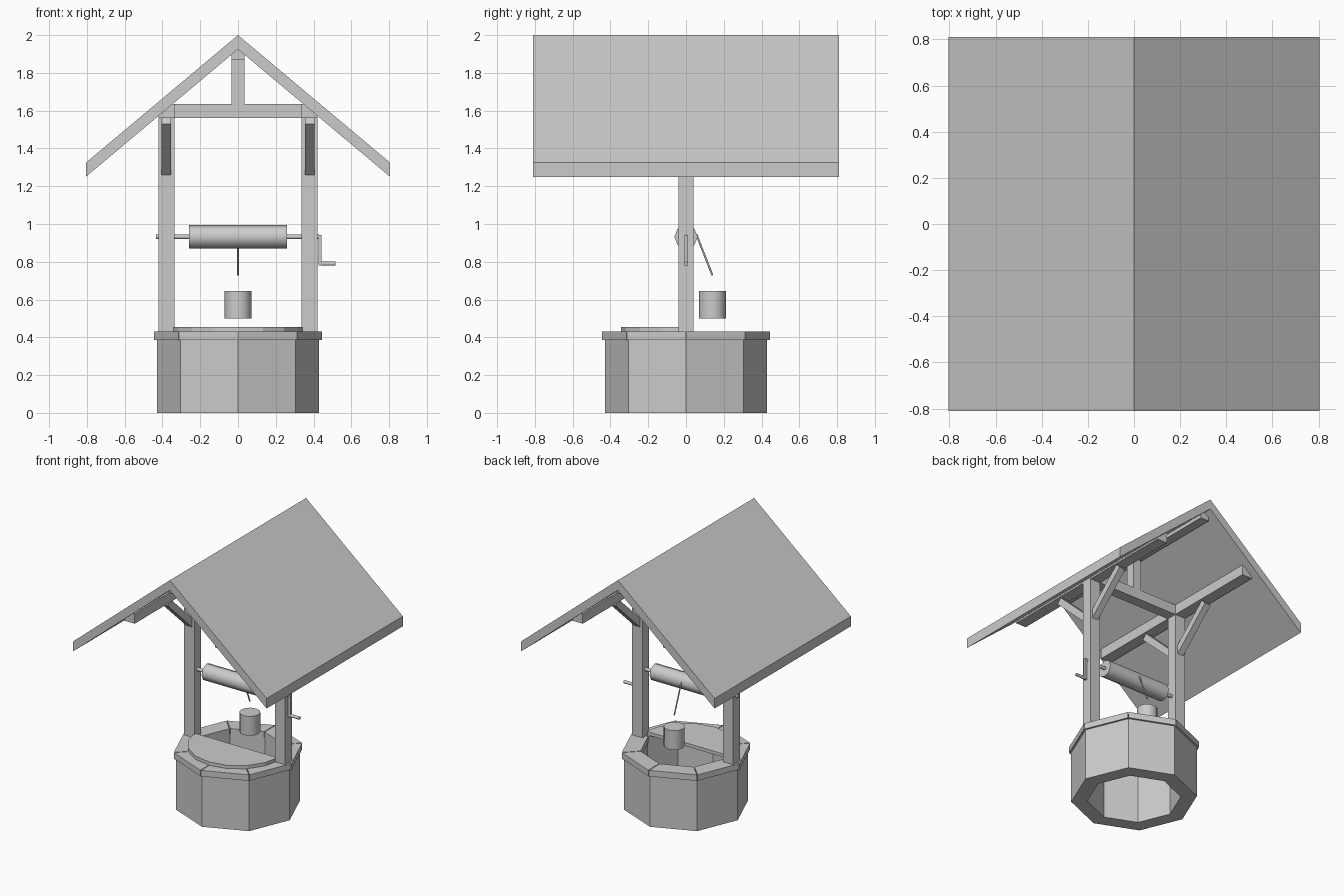
import bpy, bmesh
from math import sin, cos, pi, radians
from mathutils import Vector

if "Cube" in bpy.data.objects:
    bpy.data.objects.remove(bpy.data.objects["Cube"])

GREY = (0.6, 0.6, 0.6, 1)
grey = bpy.data.materials.new("plain grey")
grey.use_nodes = True
grey.diffuse_color = GREY
grey.node_tree.nodes["Principled BSDF"].inputs["Base Color"].default_value = GREY


def finish(name, bm, smooth=False):
    bmesh.ops.recalc_face_normals(bm, faces=bm.faces)
    mesh = bpy.data.meshes.new(name)
    bm.to_mesh(mesh)
    bm.free()
    mesh.materials.append(grey)
    obj = bpy.data.objects.new(name, mesh)
    bpy.context.collection.objects.link(obj)
    if smooth:
        bpy.ops.object.select_all(action='DESELECT')
        obj.select_set(True)
        bpy.context.view_layer.objects.active = obj
        bpy.ops.object.shade_smooth_by_angle(angle=radians(50))
    return obj


def prism(name, outline, offset):
    """Extrude a flat outline of 3D points by an offset."""
    bm = bmesh.new()
    face = bm.faces.new([bm.verts.new(p) for p in outline])
    new = bmesh.ops.extrude_face_region(bm, geom=[face], use_keep_orig=True)["geom"]
    moved = [v for v in new if isinstance(v, bmesh.types.BMVert)]
    bmesh.ops.translate(bm, verts=moved, vec=offset)
    return finish(name, bm)


def box(name, x0, x1, y0, y1, z0, z1):
    outline = [(x0, y0, z0), (x1, y0, z0), (x1, y1, z0), (x0, y1, z0)]
    return prism(name, outline, (0, 0, z1 - z0))


def rod(name, start, end, radius, sides=12):
    """Smooth cylinder between two points."""
    start, end = Vector(start), Vector(end)
    bm = bmesh.new()
    bmesh.ops.create_cone(bm, cap_ends=True, segments=sides, radius1=radius,
                          radius2=radius, depth=(end - start).length)
    bm.transform((end - start).to_track_quat('Z', 'Y').to_matrix().to_4x4())
    bmesh.ops.translate(bm, verts=bm.verts, vec=(start + end) / 2)
    return finish(name, bm, smooth=True)


def polar(r, a, z):
    return Vector((r * cos(a), r * sin(a), z))


# Octagonal well wall, open at both ends
bm = bmesh.new()
loops = [[bm.verts.new(polar(r, i * pi / 4, z)) for i in range(8)]
         for r, z in ((0.43, 0), (0.43, 0.385), (0.32, 0.385), (0.32, 0))]
for k in range(4):
    a, b = loops[k], loops[(k + 1) % 4]
    for i in range(8):
        j = (i + 1) % 8
        bm.faces.new((a[i], a[j], b[j], b[i]))
finish("well_wall", bm)

# Rim boards with narrow mitred gaps
for i in range(8):
    a, b = i * pi / 4, (i + 1) * pi / 4
    along = (polar(1, b, 0) - polar(1, a, 0)).normalized() * 0.003
    outline = [polar(0.445, a, 0.385) + along, polar(0.445, b, 0.385) - along,
               polar(0.315, b, 0.385) - along, polar(0.315, a, 0.385) + along]
    prism(f"rim_board_{i + 1}", outline, (0, 0, 0.045))

# Half-round lid over the front of the well
arc = [polar(0.345, pi + i * pi / 8, 0.43) for i in range(9)]
for end in (arc[0], arc[-1]):
    end.y = -0.02
prism("half_lid", arc, (0, 0, 0.025))

# Posts, purlins and braces, one set on each side
for side, s in (("left", 1), ("right", -1)):
    x0, x1 = sorted((s * 0.335, s * 0.42))
    box(f"{side}_post", x0, x1, -0.04, 0.04, 0.385, 1.56)
    box(f"{side}_purlin", x0, x1, -0.75, 0.75, 1.56, 1.635)
    for end, e in (("front", -1), ("back", 1)):
        outline = [(s * 0.38 - 0.025, e * y, z) for y, z in
                   ((0.02, 1.24), (0.33, 1.53), (0.296, 1.566), (0.02, 1.308))]
        prism(f"{side}_{end}_brace", outline, (0.05, 0, 0))

# Tie beam, king post and ridge beam
box("tie_beam", -0.335, 0.335, -0.04, 0.04, 1.56, 1.635)
box("king_post", -0.035, 0.035, -0.035, 0.035, 1.635, 1.87)
box("ridge_beam", -0.035, 0.035, -0.75, 0.75, 1.87, 1.94)

# Gabled roof
gable = [(0, 2), (0.805, 1.325), (0.805, 1.25), (0, 1.925), (-0.805, 1.25), (-0.805, 1.325)]
prism("roof", [(x, -0.81, z) for x, z in gable], (0, 1.62, 0))

# Windlass with crank
AXIS = 0.932
rod("axle", (-0.435, 0, AXIS), (0.43, 0, AXIS), 0.012)
rod("windlass_drum", (-0.26, 0, AXIS), (0.26, 0, AXIS), 0.062, 8)
box("crank_arm", 0.425, 0.443, -0.01, 0.01, 0.78, 0.942)
rod("crank_handle", (0.435, 0, 0.79), (0.515, 0, 0.79), 0.011)

# Rope and bucket
rod("rope", (0, 0.055, 0.945), (0, 0.14, 0.728), 0.005, 8)
rod("bucket", (0, 0.14, 0.5), (0, 0.14, 0.645), 0.072, 12)
